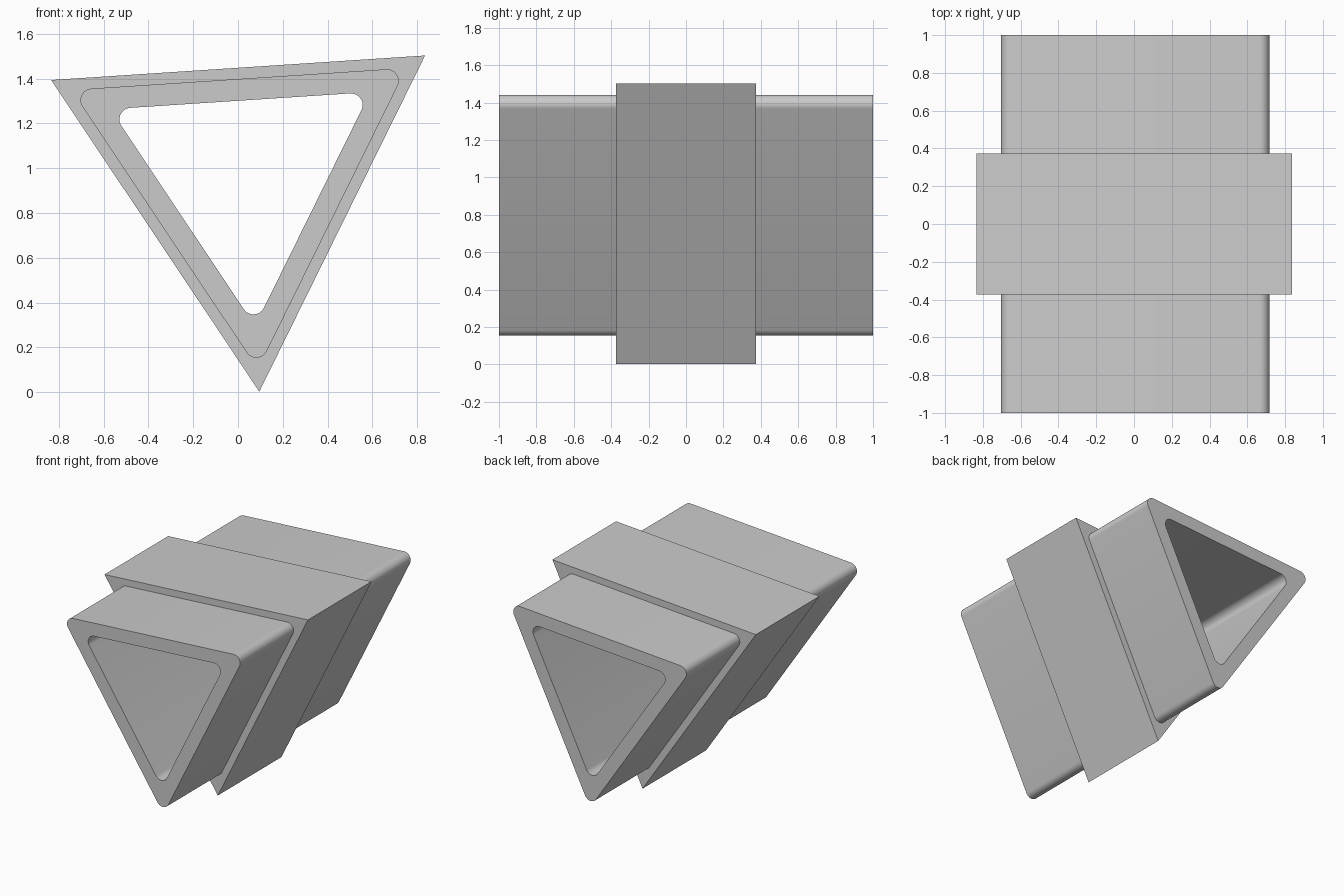
import bpy
import bmesh
from math import cos, sin, radians

cube = bpy.data.objects.get("Cube")
if cube:
    bpy.data.objects.remove(cube, do_unlink=True)

CENTRE_X, CENTRE_Z = 0.032, 0.966   # axis of the triangular section
TILT = -86.25                       # direction of the lowest corner, degrees
ARC_STEPS = 12

grey = bpy.data.materials.new("light_grey")
grey.use_nodes = True
colour = (0.6, 0.6, 0.6, 1)
grey.diffuse_color = colour
grey.node_tree.nodes["Principled BSDF"].inputs["Base Color"].default_value = colour


def rounded_triangle(inradius, radius):
    """Section points of an equilateral triangle with rounded corners."""
    points = []
    for corner in range(3):
        direction = TILT + 120 * corner
        reach = 2 * (inradius - radius)
        for step in range(ARC_STEPS + 1):
            a = radians(direction - 60 + 120 * step / ARC_STEPS)
            d = radians(direction)
            points.append((CENTRE_X + reach * cos(d) + radius * cos(a),
                           CENTRE_Z + reach * sin(d) + radius * sin(a)))
    return points


def hollow_prism(name, outer, inner, half_length):
    """Closed ring of walls between two sections, running along y."""
    bm = bmesh.new()
    stations = [(outer, -half_length), (outer, half_length),
                (inner, half_length), (inner, -half_length)]
    loops = [[bm.verts.new((x, y, z)) for x, z in section]
             for section, y in stations]
    count = len(outer)
    for k, loop in enumerate(loops):
        following = loops[(k + 1) % len(loops)]
        for i in range(count):
            j = (i + 1) % count
            bm.faces.new((loop[i], loop[j], following[j], following[i]))
    # Sharp corners are arcs of zero radius, merged here
    bmesh.ops.remove_doubles(bm, verts=bm.verts, dist=0.0001)
    bmesh.ops.recalc_face_normals(bm, faces=bm.faces)
    mesh = bpy.data.meshes.new(name)
    bm.to_mesh(mesh)
    bm.free()
    mesh.materials.append(grey)
    obj = bpy.data.objects.new(name, mesh)
    bpy.context.collection.objects.link(obj)
    bpy.ops.object.select_all(action='DESELECT')
    obj.select_set(True)
    bpy.context.view_layer.objects.active = obj
    bpy.ops.object.shade_smooth_by_angle(angle=radians(30))
    return obj


# Long open tube with rounded corners
hollow_prism("triangular_tube", rounded_triangle(0.433, 0.052),
             rounded_triangle(0.336, 0.052), 1.0)

# Sharp-cornered collar around the middle, seated in the tube wall
hollow_prism("middle_collar", rounded_triangle(0.483, 0),
             rounded_triangle(0.39, 0.052), 0.373)
